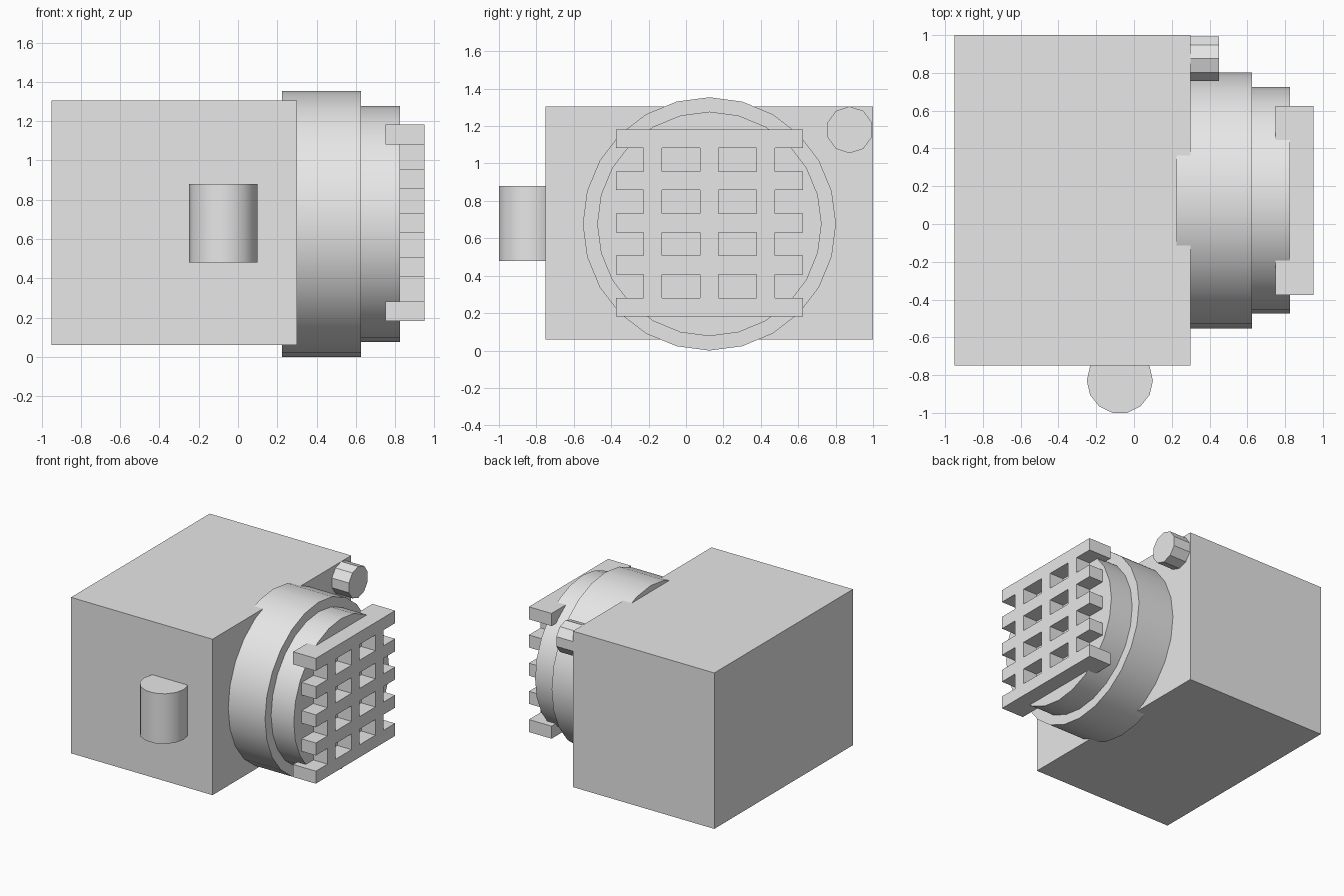
import bpy
import math

cube = bpy.data.objects.get("Cube")
if cube:
    bpy.data.objects.remove(cube, do_unlink=True)

grey = bpy.data.materials.new("light_grey")
grey.use_nodes = True
GREY = (0.8, 0.8, 0.8, 1)
grey.diffuse_color = GREY
grey.node_tree.nodes["Principled BSDF"].inputs["Base Color"].default_value = GREY


def finish(name):
    obj = bpy.context.object
    obj.name = name
    obj.data.materials.append(grey)
    bpy.ops.object.transform_apply(location=False, rotation=True, scale=True)
    return obj


def box(name, low, high):
    centre = [(a + b) / 2 for a, b in zip(low, high)]
    bpy.ops.mesh.primitive_cube_add(size=1, location=centre)
    bpy.context.object.scale = [b - a for a, b in zip(low, high)]
    return finish(name)


def cylinder(name, sides, radius, depth, centre, rotation):
    bpy.ops.mesh.primitive_cylinder_add(vertices=sides, radius=radius, depth=depth,
                                        location=centre, rotation=rotation)
    obj = finish(name)
    bpy.ops.object.shade_smooth_by_angle(angle=math.radians(30))
    return obj


QUARTER = math.pi / 2
ALONG_X = (0, QUARTER, 0)

# Main housing
box("body", (-0.95, -0.75, 0.06), (0.30, 1.0, 1.305))

# Stepped round barrel on the side
CY, CZ = 0.125, 0.677
cylinder("outer_barrel", 24, 0.677, 0.40, (0.425, CY, CZ), ALONG_X)
cylinder("inner_barrel", 24, 0.60, 0.30, (0.675, CY, CZ), ALONG_X)

# Grille: five horizontal bars crossed by three uprights
X0, X1 = 0.75, 0.95
HALF, BAR = 0.5, 0.05
for i in range(5):
    z = CZ + 0.005 + (i - 2) * 0.225
    box(f"grille_bar_{i + 1}", (X0, CY - HALF, z - BAR), (X1, CY + HALF, z + BAR))
for i in range(3):
    y = CY + (i - 1) * 0.302
    box(f"grille_upright_{i + 1}", (X0, y - BAR, CZ + 0.005 - HALF), (X1, y + BAR, CZ + 0.005 + HALF))

# Faceted knob by the top rear corner, with a vertex pointing sideways
cylinder("knob", 10, 0.125, 0.20, (0.35, 0.875, 1.18), (QUARTER, 0, QUARTER))

# Upright round grip half sunk into the front
cylinder("front_grip", 14, 0.175, 0.40, (-0.075, -0.829, 0.68), (0, 0, QUARTER))
